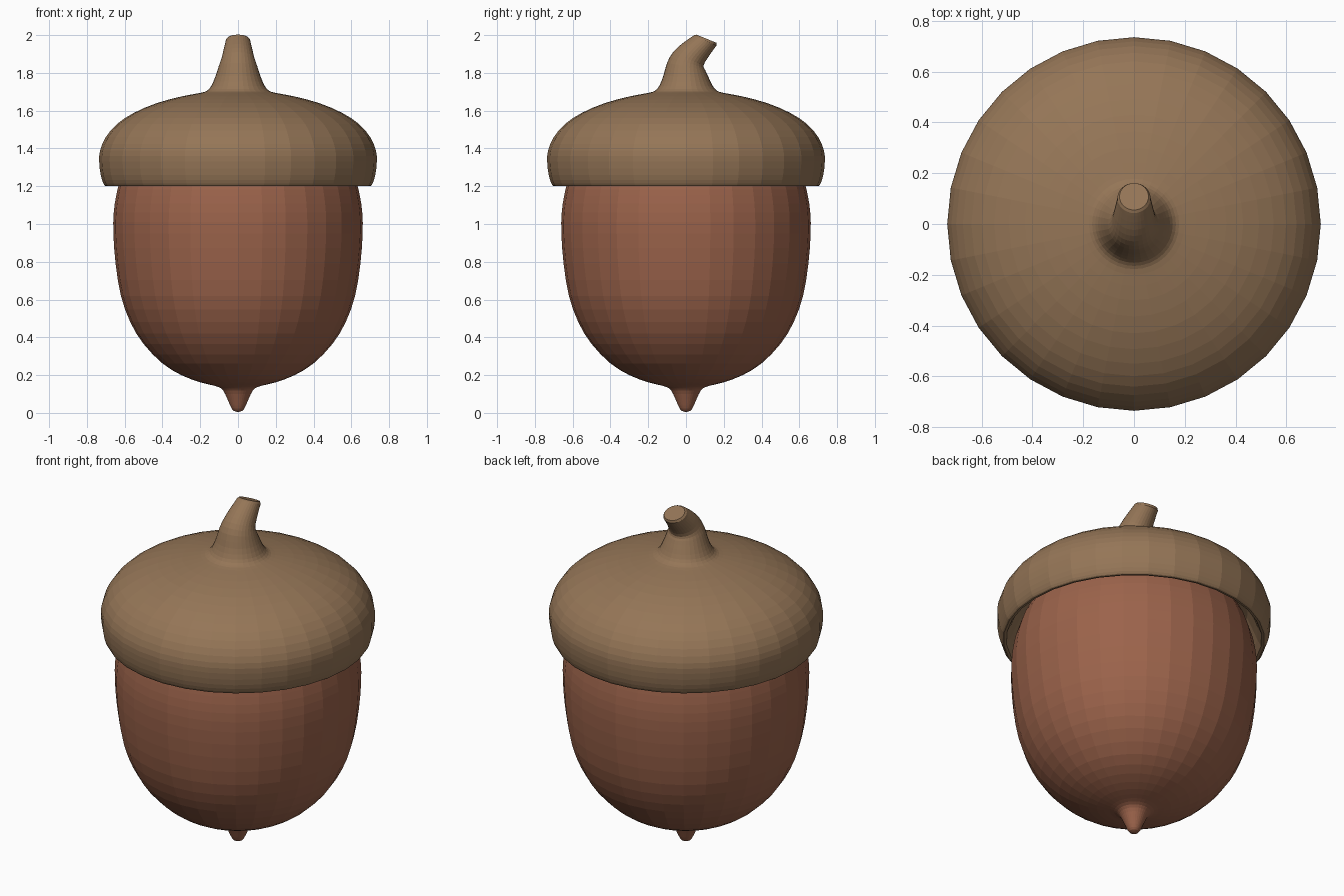
import bpy, bmesh, math
from mathutils import Vector

if "Cube" in bpy.data.objects:
    bpy.data.objects.remove(bpy.data.objects["Cube"])

SIDES = 32


def smooth_path(pts, steps):
    """Catmull-Rom refinement of a list of ring parameters."""
    pts = [Vector(p) for p in pts]
    out = []
    for i in range(len(pts) - 1):
        a, b, c, d = pts[max(i - 1, 0)], pts[i], pts[i + 1], pts[min(i + 2, len(pts) - 1)]
        for s in range(steps):
            t = s / steps
            out.append(0.5 * (2 * b + (c - a) * t + (2 * a - 5 * b + 4 * c - d) * t * t
                              + (3 * b - a - 3 * c + d) * t ** 3))
    return out + [pts[-1]]


def loft(name, rings, color):
    """Skin rings given as (radius, z, y centre, tilt towards +y in degrees)."""
    bm = bmesh.new()
    loops = []
    for r, z, cy, tilt in rings:
        r, k = max(r, 0), math.radians(tilt)
        loop = []
        for i in range(SIDES):
            a = math.tau * i / SIDES
            v = r * math.sin(a)
            loop.append(bm.verts.new((r * math.cos(a), cy + v * math.cos(k), z - v * math.sin(k))))
        loops.append(loop)
    for lo, hi in zip(loops, loops[1:]):
        for i in range(SIDES):
            j = (i + 1) % SIDES
            bm.faces.new((lo[i], lo[j], hi[j], hi[i]))
    bm.faces.new(loops[-1])
    bmesh.ops.remove_doubles(bm, verts=bm.verts, dist=1e-5)
    bmesh.ops.recalc_face_normals(bm, faces=bm.faces)
    mesh = bpy.data.meshes.new(name)
    bm.to_mesh(mesh)
    bm.free()
    mat = bpy.data.materials.new(name + "_colour")
    mat.diffuse_color = color
    mat.use_nodes = True
    mat.node_tree.nodes["Principled BSDF"].inputs["Base Color"].default_value = mat.diffuse_color
    mesh.materials.append(mat)
    obj = bpy.data.objects.new(name, mesh)
    bpy.context.collection.objects.link(obj)
    return obj


def upright(profile):
    return [(r, z, 0, 0) for r, z in profile]


# Nut: pointed tip, round belly, top hidden inside the cap
nut = [(0, 0.005), (0.025, 0.012), (0.042, 0.04), (0.068, 0.1), (0.09, 0.13), (0.13, 0.145),
       (0.2, 0.162), (0.3, 0.2), (0.4, 0.262), (0.5, 0.365), (0.57, 0.48), (0.62, 0.62),
       (0.648, 0.79), (0.66, 0.95), (0.658, 1.06), (0.645, 1.15), (0.627, 1.22),
       (0.58, 1.33), (0.48, 1.43), (0.28, 1.52)]
loft("nut", smooth_path(upright(nut), 2) + [(0, 1.54, 0, 0)], (0.33, 0.125, 0.07, 1))

# Cap: hollow underside, rounded rim, dome
inside = [(0, 1.58), (0.3, 1.56), (0.5, 1.47), (0.61, 1.37), (0.645, 1.29), (0.665, 1.24)]
dome = [(0.685, 1.203), (0.7, 1.2), (0.713, 1.215), (0.727, 1.26), (0.735, 1.33), (0.73, 1.39),
        (0.7, 1.46), (0.64, 1.53), (0.55, 1.589), (0.43, 1.64), (0.3, 1.675), (0.2, 1.694)]
# Stem: flows out of the dome and bends backwards
stem = [(0.165, 1.705, 0, 0), (0.142, 1.73, 0, 0), (0.12, 1.78, 0, 2), (0.102, 1.835, 0, 10),
        (0.088, 1.874, 0.012, 24), (0.078, 1.915, 0.045, 29), (0.067, 1.96, 0.09, 28)]
stem_end = [(0.065, 1.972, 0.102, 25), (0.057, 1.981, 0.108, 22)]
rings = upright(inside) + smooth_path(upright(dome) + stem, 2) + stem_end
loft("cap_with_stem", rings, (0.3, 0.18, 0.095, 1))
